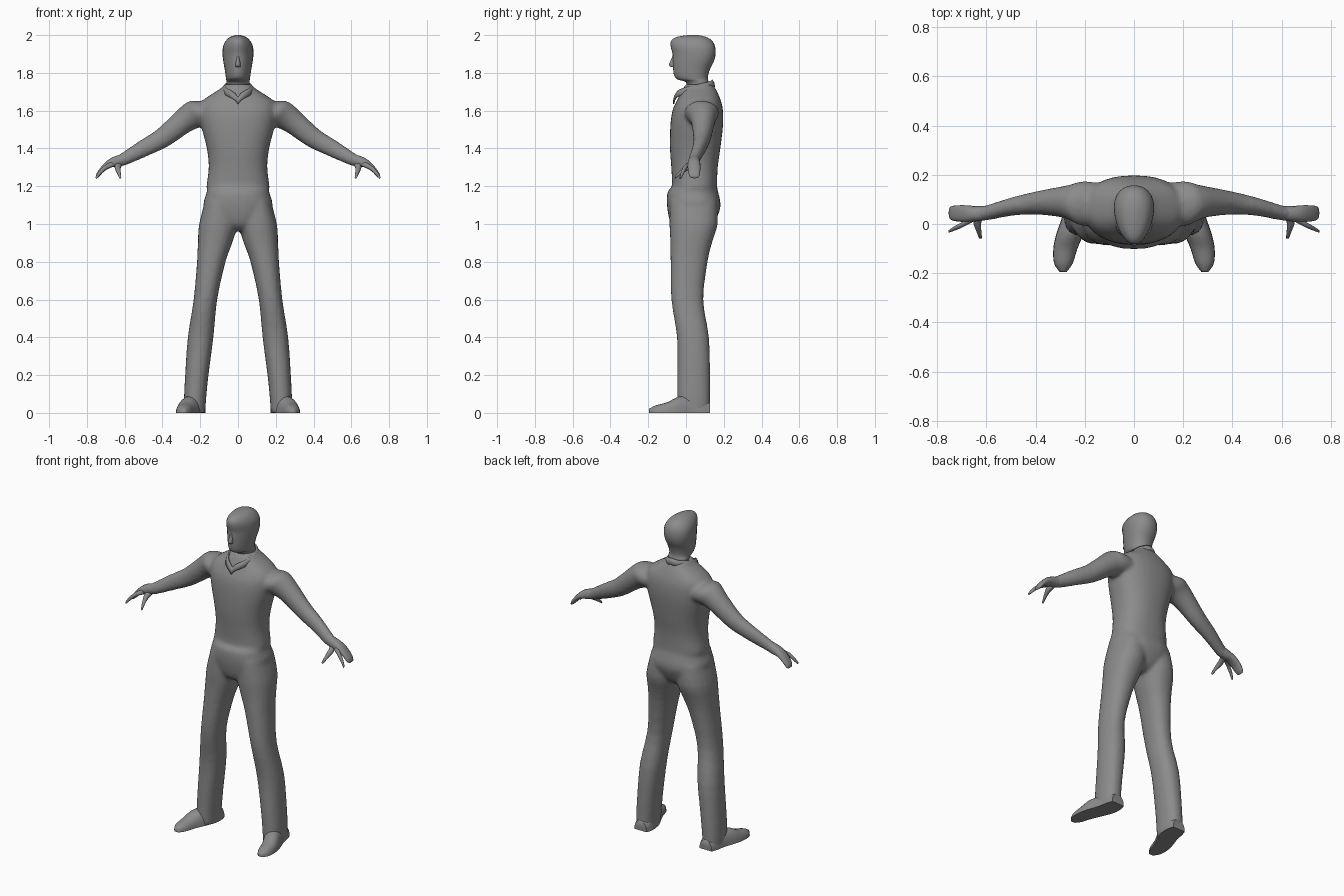
import bpy, bmesh, math
from mathutils import Vector

if "Cube" in bpy.data.objects:
    bpy.data.objects.remove(bpy.data.objects["Cube"])

grey = bpy.data.materials.new("plain_grey")
grey.diffuse_color = (0.26, 0.26, 0.26, 1)
grey.use_nodes = True
grey.node_tree.nodes["Principled BSDF"].inputs["Base Color"].default_value = grey.diffuse_color

X, Y, Z = Vector((1, 0, 0)), Vector((0, 1, 0)), Vector((0, 0, 1))
ARM_V = Vector((0.55, 0, 0.83)).normalized()


def smooth_rows(rows, steps):
    """Catmull-Rom interpolation of the section table."""
    out = []
    for i in range(len(rows) - 1):
        p0, p1, p2 = rows[max(i - 1, 0)], rows[i], rows[i + 1]
        p3 = rows[min(i + 2, len(rows) - 1)]
        for k in range(steps):
            t = k / steps
            out.append([0.5 * (2 * b + (c - a) * t + (2 * a - 5 * b + 4 * c - d) * t * t
                               + (3 * b - a - 3 * c + d) * t ** 3)
                        for a, b, c, d in zip(p0, p1, p2, p3)])
    return out + [list(rows[-1])]


def loft(bm, rows, u, v, side=1, n=20, power=2.0, taper=0.0, steps=3, floor=None):
    """Skin sections (cx, cy, cz, radius_u, radius_v); side=-1 mirrors in x."""
    rings = []
    for cx, cy, cz, ra, rb in smooth_rows(rows, steps):
        ring = []
        for i in range(n):
            a = 2 * math.pi * i / n
            c, s = math.cos(a), math.sin(a)
            c = math.copysign(abs(c) ** (2 / power), c)
            s = math.copysign(abs(s) ** (2 / power), s)
            p = Vector((cx, cy, cz)) + u * (max(ra, .002) * c * (1 + taper * s)) + v * (max(rb, .002) * s)
            if floor is not None:
                p.z = max(p.z, floor)
            ring.append(bm.verts.new((p.x * side, p.y, p.z)))
        rings.append(ring)
    for r, q in zip(rings, rings[1:]):
        for i in range(n):
            bm.faces.new((r[i], r[(i + 1) % n], q[(i + 1) % n], q[i]))
    bm.faces.new(rings[0])
    bm.faces.new(rings[-1])


def upright(table):
    """(z, x0, x1, y0, y1) extents to loft rows."""
    return [((a + b) / 2, (c + d) / 2, z, (b - a) / 2, (d - c) / 2) for z, a, b, c, d in table]


def finish(bm, name, angle=60):
    bmesh.ops.recalc_face_normals(bm, faces=bm.faces)
    me = bpy.data.meshes.new(name)
    bm.to_mesh(me)
    bm.free()
    me.materials.append(grey)
    ob = bpy.data.objects.new(name, me)
    bpy.context.collection.objects.link(ob)
    bpy.ops.object.select_all(action='DESELECT')
    bpy.context.view_layer.objects.active = ob
    ob.select_set(True)
    bpy.ops.object.shade_smooth_by_angle(angle=math.radians(angle))
    return ob


# Clothed body: torso, legs and arms fused into one skin
bm = bmesh.new()
torso = [(.965, .05, -.04, .10), (1.0, .12, -.08, .145), (1.09, .183, -.10, .183),
         (1.17, .165, -.098, .17), (1.2, .167, -.075, .165), (1.3, .155, -.078, .168),
         (1.4, .165, -.085, .182), (1.52, .195, -.083, .196), (1.6, .205, -.072, .196),
         (1.65, .19, -.05, .186), (1.69, .135, -.03, .17), (1.72, .088, -.015, .155),
         (1.74, .07, .0, .14)]
loft(bm, upright([(z, -w, w, a, b) for z, w, a, b in torso]), X, Y, n=32, power=2.35)
leg = [(1.12, .01, .175, -.085, .165), (1.0, .003, .206, -.088, .168), (.9, .03, .213, -.083, .138),
       (.8, .066, .217, -.082, .115), (.6, .11, .235, -.078, .092), (.4, .13, .266, -.048, .122),
       (.2, .156, .28, -.046, .128), (.08, .168, .286, -.046, .128), (.0, .173, .285, -.046, .128)]
arm = [(.10, .085, 1.585, .075, .07), (.2, .083, 1.588, .092, .078), (.25, .087, 1.57, .075, .073),
       (.3, .09, 1.535, .062, .064), (.4, .085, 1.455, .047, .054), (.5, .07, 1.40, .037, .046),
       (.6, .045, 1.345, .031, .035), (.64, .042, 1.328, .029, .03)]
for s in (1, -1):
    loft(bm, upright(leg), X, Y, s, power=2.25)
    loft(bm, arm, Y, ARM_V, s)
body = finish(bm, "body")
mod = body.modifiers.new("fuse", 'REMESH')
mod.mode, mod.voxel_size, mod.use_smooth_shade = 'VOXEL', 0.011, True
mod = body.modifiers.new("soften", 'SMOOTH')
mod.factor, mod.iterations = 0.5, 5

# Head with neck, jaw and hair volume, narrower towards the face
bm = bmesh.new()
head = [(1.70, .056, .01, .125), (1.75, .06, .0, .12), (1.765, .061, -.045, .117),
        (1.785, .064, -.062, .117), (1.82, .069, -.068, .127), (1.86, .076, -.070, .147),
        (1.9, .08, -.071, .157), (1.94, .077, -.081, .154), (1.97, .063, -.078, .138),
        (1.99, .042, -.05, .107), (2.0, .012, .01, .065)]
loft(bm, upright([(z, -w, w, a, b) for z, w, a, b in head]), X, Y, n=28, power=2.1, taper=.2)
finish(bm, "head")

# Nose
bm = bmesh.new()
loft(bm, upright([(1.83, -.012, .012, -.078, -.05), (1.842, -.014, .014, -.092, -.05),
                  (1.87, -.009, .009, -.08, -.05), (1.895, -.006, .006, -.07, -.05)]), X, Y, n=10)
finish(bm, "nose")

# Shirt collar, high behind the neck and dipping to a V in front
bm = bmesh.new()
n, strips = 32, []
for out, drop in ((0, 0), (.009, .014), (.014, .036)):
    ring = []
    for i in range(n):
        a = 2 * math.pi * i / n
        w = 1 - abs(i - n / 2) / (n / 2)
        ring.append(bm.verts.new(((.072 + out) * math.sin(a),
                                  .042 - (.098 + out) * math.cos(a),
                                  1.672 + .093 * w ** .55 - drop)))
    strips.append(ring)
for r, q in zip(strips, strips[1:]):
    for i in range(n):
        bm.faces.new((r[i], r[(i + 1) % n], q[(i + 1) % n], q[i]))
collar = finish(bm, "collar")
mod = collar.modifiers.new("thickness", 'SOLIDIFY')
mod.thickness = 0.008

# Hands and shoes on both sides
palm = [(.60, .044, 1.345, .028, .03), (.645, .042, 1.33, .031, .03), (.68, .042, 1.318, .034, .022),
        (.715, .043, 1.292, .033, .015), (.74, .044, 1.262, .029, .012), (.75, .045, 1.247, .02, .006)]
index = [(.66, .02, 1.318, .014, .015), (.70, -.004, 1.30, .011, .012),
         (.73, -.018, 1.272, .009, .01), (.752, -.03, 1.243, .005, .006)]
thumb = [(.63, .035, 1.318, .018, .02), (.637, .005, 1.298, .016, .017),
         (.632, -.025, 1.277, .011, .014), (.624, -.058, 1.247, .006, .007)]
shoe = [(.128, .225, .0, .042, .06), (.09, .226, .0, .054, .08), (.03, .234, .0, .058, .092),
        (-.04, .26, .0, .056, .085), (-.1, .279, .0, .049, .056), (-.16, .287, .0, .038, .04),
        (-.195, .288, .0, .014, .022)]
for s, label in ((1, "left"), (-1, "right")):
    bm = bmesh.new()
    loft(bm, palm, Y, ARM_V, s, n=14, power=2.3)
    loft(bm, index, Y, ARM_V, s, n=10)
    loft(bm, thumb, X, Z, s, n=10)
    finish(bm, label + "_hand")
    bm = bmesh.new()
    loft(bm, [(x, y, z, a, b) for y, x, z, a, b in shoe], X, Z, s, power=2.3, floor=0)
    finish(bm, label + "_shoe")
